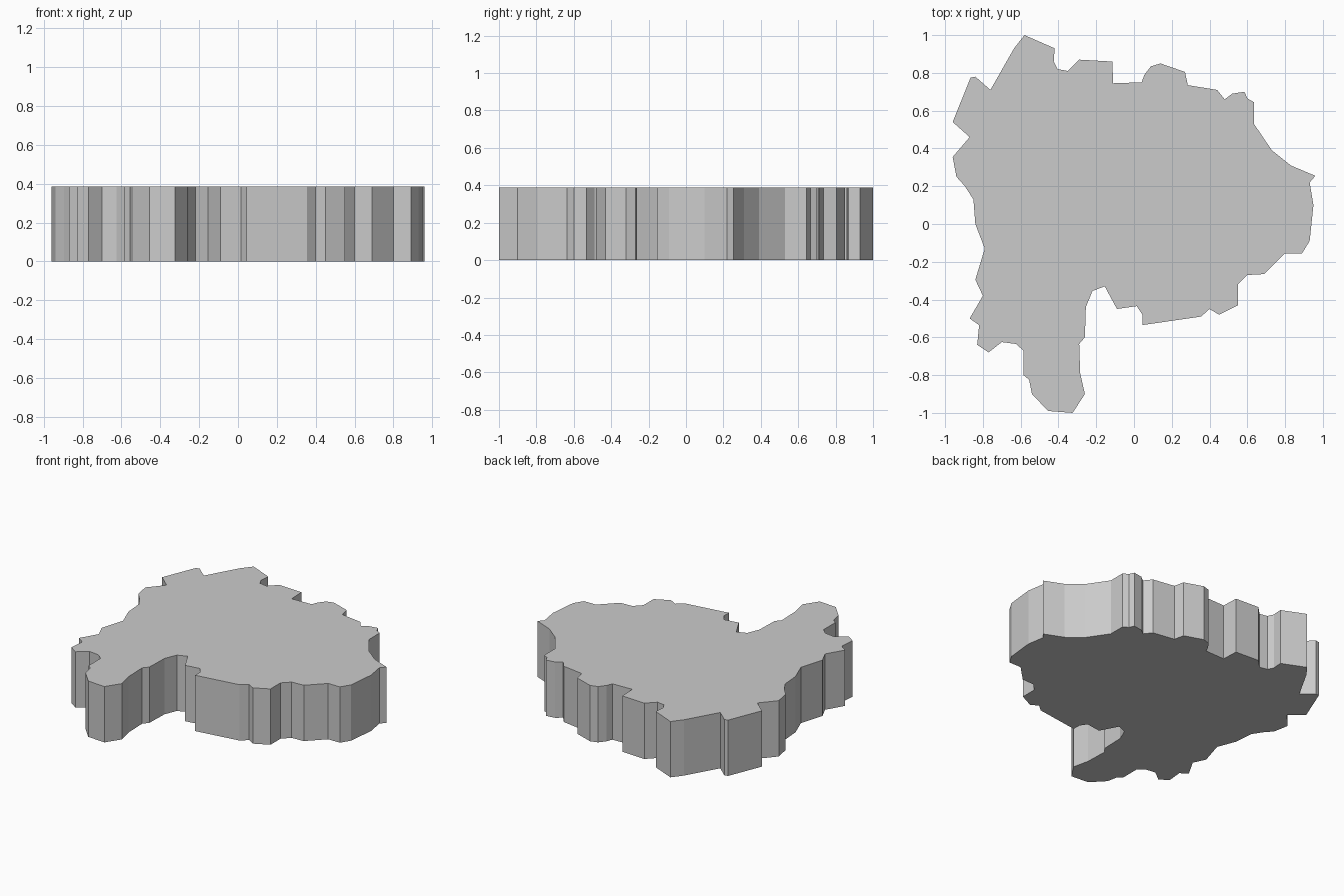
import bpy
import bmesh

HEIGHT = 0.387

# Outline of the slab, clockwise from the top, one stretch per side
north = [(-.58, 1), (-.42, .93), (-.425, .86), (-.405, .82), (-.35, .81),
         (-.29, .87), (-.115, .86), (-.11, .745), (.04, .75), (.055, .79),
         (.09, .835), (.14, .85), (.27, .805), (.285, .735), (.44, .71),
         (.48, .66), (.52, .69), (.585, .70), (.60, .665), (.635, .645)]
east = [(.635, .53), (.73, .39), (.83, .31), (.96, .255), (.93, .22),
        (.95, .10), (.93, -.09), (.89, -.155), (.80, -.155), (.69, -.265),
        (.60, -.27), (.55, -.32), (.55, -.43)]
south = [(.45, -.48), (.40, -.45), (.355, -.49), (.045, -.535), (.045, -.48),
         (.015, -.435), (-.09, -.45), (-.155, -.33), (-.22, -.355),
         (-.255, -.44), (-.26, -.60), (-.29, -.635), (-.285, -.79),
         (-.26, -.90), (-.325, -1), (-.455, -.99), (-.54, -.90),
         (-.555, -.825), (-.585, -.80), (-.585, -.67), (-.625, -.635),
         (-.70, -.625), (-.77, -.68)]
west = [(-.83, -.64), (-.82, -.535), (-.87, -.50), (-.80, -.38), (-.84, -.295),
        (-.79, -.13), (-.84, 0), (-.85, .13), (-.895, .20), (-.94, .25),
        (-.96, .355), (-.87, .46), (-.96, .54), (-.865, .775), (-.84, .78),
        (-.76, .71), (-.635, .93)]

# Slab: fill the outline and extrude it upwards
bm = bmesh.new()
base = bm.faces.new([bm.verts.new((x, y, 0)) for x, y in north + east + south + west])
top = bmesh.ops.extrude_face_region(bm, geom=[base], use_keep_orig=True)["geom"]
bmesh.ops.translate(bm, vec=(0, 0, HEIGHT),
                    verts=[v for v in top if isinstance(v, bmesh.types.BMVert)])
bmesh.ops.recalc_face_normals(bm, faces=bm.faces)

mesh = bpy.data.meshes.new("region_slab")
bm.to_mesh(mesh)
bm.free()
bpy.context.collection.objects.link(bpy.data.objects.new("region_slab", mesh))
